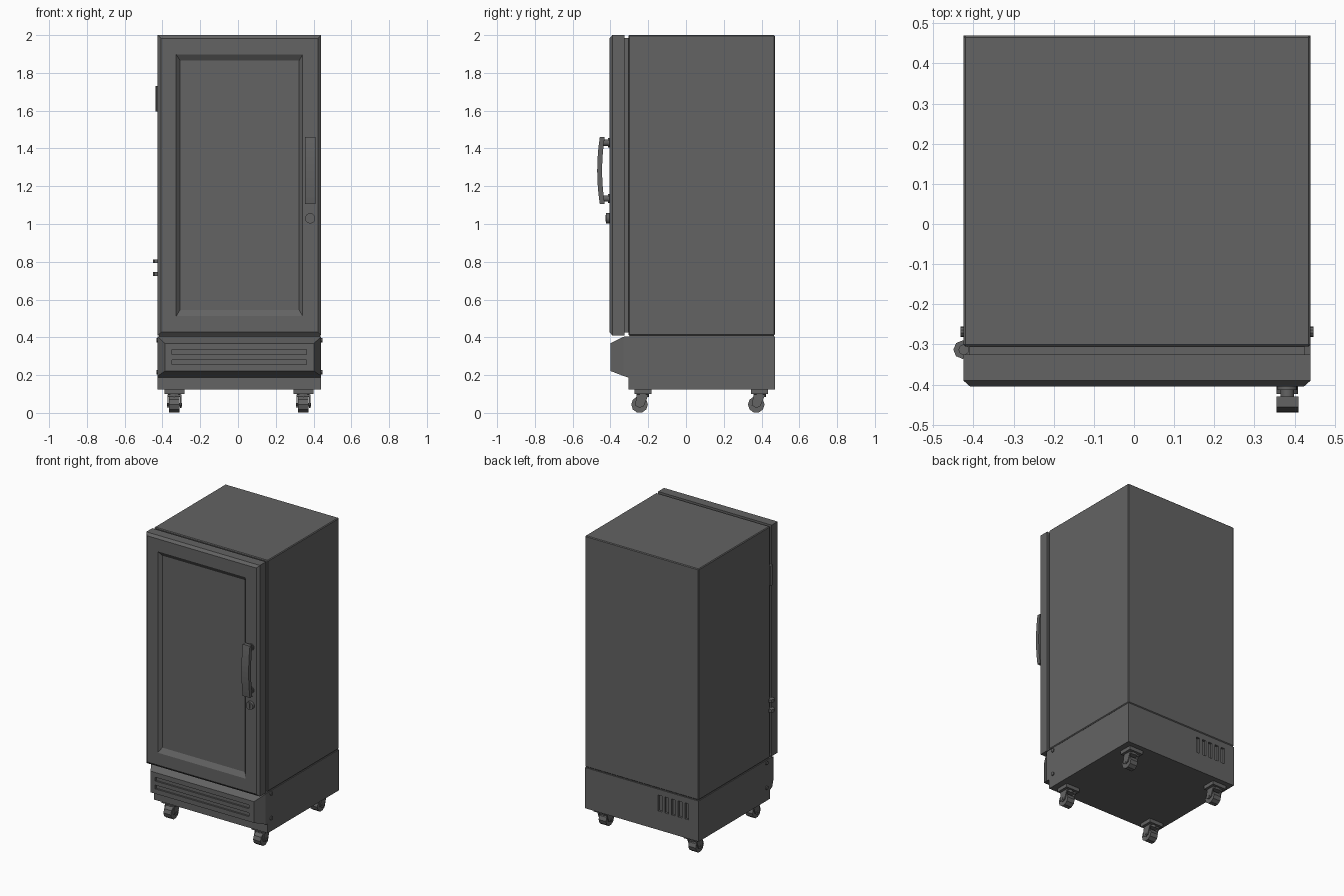
import bpy, bmesh, math
from mathutils import Matrix, Vector

if "Cube" in bpy.data.objects:
    bpy.data.objects.remove(bpy.data.objects["Cube"])

steel = bpy.data.materials.new("dark_grey_steel")
steel.diffuse_color = (0.125, 0.125, 0.125, 1)
steel.use_nodes = True
steel.node_tree.nodes["Principled BSDF"].inputs["Base Color"].default_value = steel.diffuse_color
X0, X1 = -0.425, 0.44


def finish(name, bm, smooth=False):
    bmesh.ops.recalc_face_normals(bm, faces=bm.faces)
    me = bpy.data.meshes.new(name)
    bm.to_mesh(me)
    bm.free()
    me.materials.append(steel)
    ob = bpy.data.objects.new(name, me)
    bpy.context.collection.objects.link(ob)
    if smooth:
        bpy.ops.object.select_all(action='DESELECT')
        ob.select_set(True)
        bpy.context.view_layer.objects.active = ob
        bpy.ops.object.shade_smooth_by_angle(angle=math.radians(30))
    return ob


def box(name, x, y, z, bevel=0):
    bm = bmesh.new()
    bmesh.ops.create_cube(bm, size=1)
    for v in bm.verts:
        v.co = Vector([(r[0] + r[1]) / 2 + c * (r[1] - r[0]) for r, c in zip((x, y, z), v.co)])
    if bevel:
        bmesh.ops.bevel(bm, geom=bm.edges[:], offset=bevel, segments=1, affect='EDGES')
    return finish(name, bm)


def cylinder(name, centre, radius, length, axis, sides=16, smooth=True):
    bm = bmesh.new()
    rot = {'X': Matrix.Rotation(math.pi / 2, 4, 'Y'), 'Y': Matrix.Rotation(math.pi / 2, 4, 'X'),
           'Z': Matrix.Identity(4)}[axis]
    bmesh.ops.create_cone(bm, cap_ends=True, segments=sides, radius1=radius, radius2=radius,
                          depth=length, matrix=Matrix.Translation(centre) @ rot)
    return finish(name, bm, smooth)


def rect_loft(name, rings):
    """Join rectangular rings (x0, x1, z0, z1, y) from back to front and cap both ends."""
    bm = bmesh.new()
    loops = [[bm.verts.new(p) for p in ((a, y, c), (b, y, c), (b, y, d), (a, y, d))]
             for a, b, c, d, y in rings]
    for p, q in zip(loops, loops[1:]):
        for i in range(4):
            j = (i + 1) % 4
            bm.faces.new((p[i], p[j], q[j], q[i]))
    bm.faces.new(loops[0])
    bm.faces.new(loops[-1])
    return finish(name, bm)


def side_extrude(name, profile, x0, x1):
    """Extrude a (y, z) outline along x."""
    bm = bmesh.new()
    face = bm.faces.new([bm.verts.new((x0, y, z)) for y, z in profile])
    new = bmesh.ops.extrude_face_region(bm, geom=[face])['geom']
    bmesh.ops.translate(bm, vec=(x1 - x0, 0, 0), verts=[g for g in new if isinstance(g, bmesh.types.BMVert)])
    return finish(name, bm)


def cut(target, cutters):
    for c in cutters:
        mod = target.modifiers.new("slot", 'BOOLEAN')
        mod.operation, mod.solver, mod.object = 'DIFFERENCE', 'EXACT', c
        bpy.context.view_layer.objects.active = target
        bpy.ops.object.modifier_apply(modifier=mod.name)
        bpy.data.objects.remove(c)


# Cabinet and machine base
box("cabinet", (X0, X1), (-0.305, 0.47), (0.41, 2.0), 0.005)
box("base_seam", (X0 + 0.006, X1 - 0.006), (-0.3, 0.465), (0.4, 0.415))
base = box("base", (X0, X1), (-0.305, 0.47), (0.125, 0.405))
cut(base, [box("vent_cutter", (x - 0.014, x + 0.014), (0.455, 0.5), (0.255, 0.365))
           for x in [-0.335 + 0.051 * i for i in range(5)]])

# Door with chamfered rim and recessed panel, plus the gasket behind it
box("door_gasket", (-0.41, 0.425), (-0.33, -0.3), (0.425, 1.985))
rect_loft("door", [
    (X0, X1, 0.41, 2.0, -0.325),
    (X0, X1, 0.41, 2.0, -0.39),
    (X0 + 0.017, X1 - 0.017, 0.427, 1.983, -0.405),
    (-0.327, 0.342, 0.512, 1.897, -0.405),
    (-0.307, 0.324, 0.545, 1.866, -0.385)])

# Front grille with two long grooves
grille = rect_loft("front_grille", [
    (X0, X1, 0.187, 0.405, -0.304),
    (X0, X1, 0.195, 0.403, -0.33),
    (-0.387, 0.402, 0.222, 0.368, -0.4)])
cut(grille, [box("groove_cutter", (-0.35, 0.362), (-0.45, -0.388), (z - 0.013, z + 0.013))
             for z in (0.268, 0.322)])

# Bowed door handle on two posts
N = 10
outer, inner = [], []
for i in range(N + 1):
    t = 2 * i / N - 1
    z = 1.283 + 0.178 * t
    outer.append((-0.47 + 0.014 * t * t, z))
    inner.append((-0.444 + 0.014 * t * t, z))
side_extrude("door_handle", outer + inner[::-1], 0.355, 0.41)
for z in (1.135, 1.43):
    cylinder("handle_post", (0.382, -0.42, z), 0.017, 0.045, 'Y')
    cylinder("handle_post_collar", (0.382, -0.408, z), 0.024, 0.01, 'Y')

# Lock with raised key slot
cylinder("lock", (0.382, -0.41, 1.03), 0.027, 0.026, 'Y', 20)
box("lock_key_slot", (0.377, 0.387), (-0.427, -0.42), (1.013, 1.047))

# Left side hinge barrel and pins
cylinder("hinge_barrel", (-0.424, -0.313, 1.662), 0.013, 0.135, 'Z', 12)
for z in (0.735, 0.803):
    cylinder("hinge_pin", (-0.427, -0.313, z), 0.023, 0.02, 'Z', 8, False)

# Side screws on the base
for x in (X0, X1):
    for z in (0.215, 0.385):
        cylinder("base_screw", (x, -0.268, z), 0.013, 0.014, 'X', 10)

# Swivel casters
for x in (-0.337, 0.346):
    for y in (-0.228, 0.39):
        wy = y - 0.018
        box("caster_plate", (x - 0.053, x + 0.053), (y - 0.045, y + 0.045), (0.1, 0.126))
        cylinder("caster_swivel", (x, y, 0.095), 0.033, 0.02, 'Z', 12)
        fork = [(y + 0.03, 0.098), (y - 0.032, 0.098), (wy - 0.024, 0.04), (wy, 0.026), (wy + 0.022, 0.036)]
        for s in (-1, 1):
            side_extrude("caster_fork", fork, x + s * 0.03, x + s * 0.037)
        box("caster_fork_bridge", (x - 0.034, x + 0.034), (y - 0.03, y + 0.028), (0.086, 0.097))
        cylinder("caster_wheel", (x, wy, 0.044), 0.044, 0.056, 'X', 10, False)
        cylinder("caster_axle", (x, wy, 0.044), 0.009, 0.08, 'X', 8)
